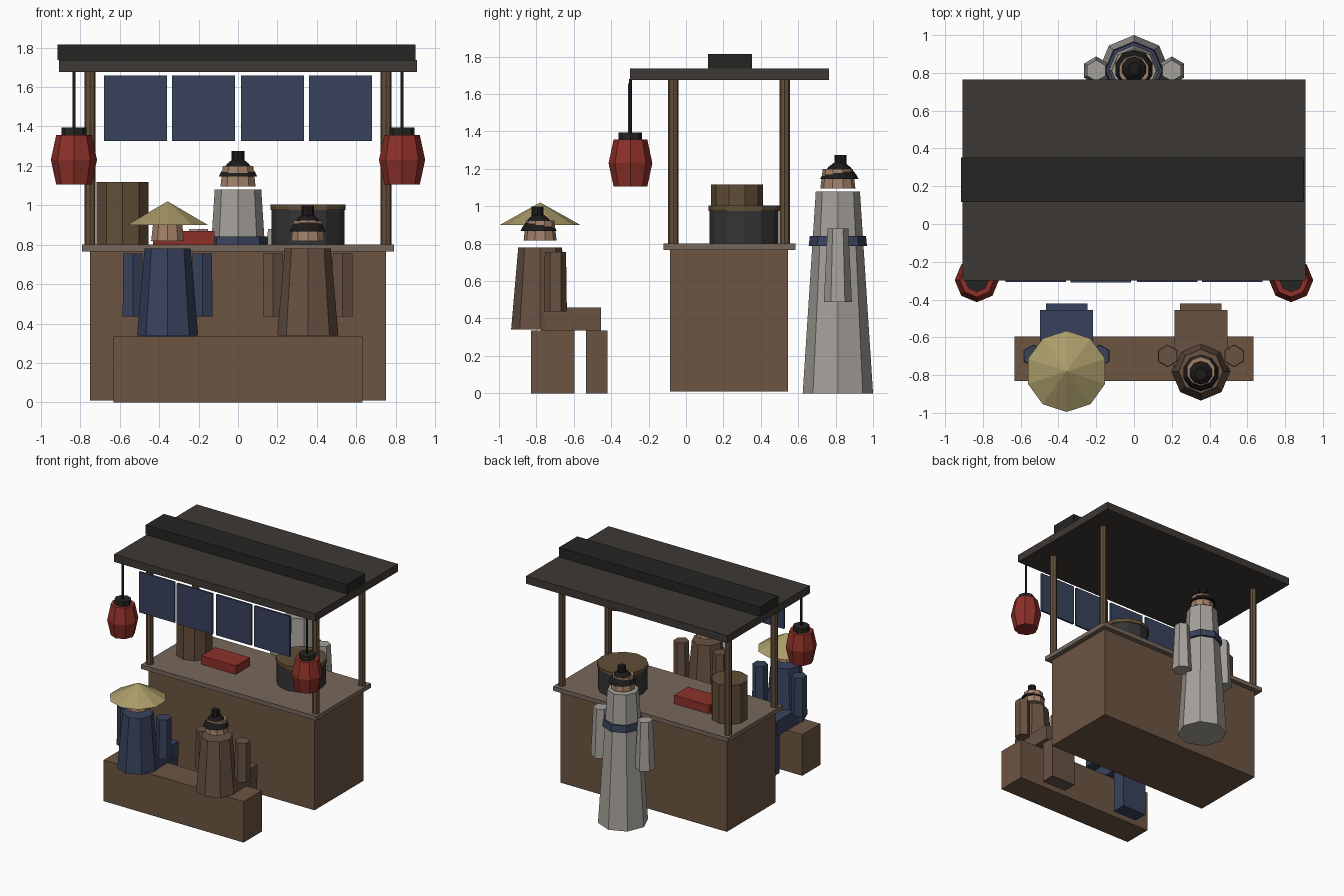
import bpy, bmesh, math

if "Cube" in bpy.data.objects:
    bpy.data.objects.remove(bpy.data.objects["Cube"])

COLORS = {
    "wood": (.15, .09, .055), "worktop": (.18, .135, .105), "post": (.13, .08, .045),
    "roof": (.048, .04, .035), "black": (.018, .018, .016), "iron": (.035, .035, .035),
    "navy": (.04, .055, .11), "red": (.27, .03, .022), "skin": (.36, .22, .14),
    "hair": (.012, .01, .01), "grey_cloth": (.38, .36, .33), "straw": (.40, .33, .14),
    "brown_cloth": (.14, .085, .055), "barrel": (.12, .075, .04),
}
MATS = {}
for key, c in COLORS.items():
    MATS[key] = bpy.data.materials.new(key)
    MATS[key].diffuse_color = (*c, 1)


def finish(name, bm, mat):
    bmesh.ops.recalc_face_normals(bm, faces=bm.faces)
    me = bpy.data.meshes.new(name)
    bm.to_mesh(me)
    bm.free()
    me.materials.append(MATS[mat])
    ob = bpy.data.objects.new(name, me)
    bpy.context.collection.objects.link(ob)
    return ob


def box(name, mat, x, y, z):
    """Box from (min, max) ranges."""
    bm = bmesh.new()
    bmesh.ops.create_cube(bm, size=1)
    for v in bm.verts:
        v.co = [(r[0] + r[1]) / 2 + c * (r[1] - r[0]) for r, c in zip((x, y, z), v.co)]
    return finish(name, bm, mat)


def turned(name, mat, x, y, rings, n=8):
    """Faceted closed solid from (radius, z) rings, a corner pointing along +y."""
    bm = bmesh.new()
    loops = []
    for r, z in rings:
        if r == 0:
            loops.append([bm.verts.new((x, y, z))] * n)
        else:
            loops.append([bm.verts.new((x + r * math.sin(2 * math.pi * i / n),
                                        y + r * math.cos(2 * math.pi * i / n), z)) for i in range(n)])
    for a, b in zip(loops, loops[1:]):
        for i in range(n):
            j = (i + 1) % n
            bm.faces.new(dict.fromkeys((a[i], a[j], b[j], b[i])))
    for loop in (loops[0], loops[-1]):
        if loop[0] is not loop[1]:
            bm.faces.new(loop)
    return finish(name, bm, mat)


def head(name, x, y, z, facing, hair=True, r=.088):
    """Head with hair set slightly back, and a top knot."""
    turned(name + "_head", "skin", x, y, [(r, z), (r * .86, z + .105)], 10)
    if hair:
        back = y - facing * .008
        turned(name + "_hair", "hair", x, back,
               [(r * 1.1, z + .05), (r * .95, z + .075), (r * .62, z + .115), (r * .35, z + .135)], 10)
        turned(name + "_topknot", "hair", x, y - facing * .015, [(.032, z + .12), (.032, z + .18)], 8)


# Counter
box("counter_body", "wood", (-.75, .75), (-.085, .545), (.01, .765))
box("counter_top", "worktop", (-.79, .79), (-.12, .585), (.765, .8))

# Posts, lanterns
for side, s in (("left", -1), ("right", 1)):
    for end, y in (("front", -.067), ("back", .527)):
        turned(f"{end}_{side}_post", "post", s * .75, y, [(.028, .8), (.028, 1.68)])
    lx, ly = s * .832, -.297
    turned(f"{side}_lantern", "red", lx, ly, [(.09, 1.105), (.117, 1.23), (.09, 1.357)])
    turned(f"{side}_lantern_cap", "black", lx, ly, [(.063, 1.357), (.063, 1.395)])
    turned(f"{side}_lantern_cord", "black", lx, ly, [(.008, 1.395), (.008, 1.68)], 6)

# Roof and ridge
box("roof", "roof", (-.908, .908), (-.3, .765), (1.675, 1.737))
box("roof_ridge", "black", (-.916, .9), (.117, .353), (1.737, 1.815))

# Hanging curtain panels
for i, x in enumerate((-.52, -.175, .175, .52)):
    y = -.303 if i == 1 else -.298
    box(f"curtain_panel_{i + 1}", "navy", (x - .16, x + .16), (y - .008, y + .008), (1.327, 1.657))

# Goods on the counter
turned("barrel", "barrel", -.585, .272, [(.139, .8), (.139, 1.117)], 10)
turned("cooking_pot", "iron", .355, .31, [(.184, .8), (.184, .975)], 12)
turned("pot_lid", "barrel", .355, .31, [(.191, .975), (.191, 1.005)], 12)
box("red_tray", "red", (-.43, -.118), (.14, .32), (.8, .87))

# Bench
box("bench", "wood", (-.632, .632), (-.83, -.595), (0, .335))

# Seated customers, facing +y
for name, cx, cloth in (("hat_customer", -.357, "navy"), ("bare_headed_customer", .354, "brown_cloth")):
    turned(name + "_robe", cloth, cx, -.78, [(.155, .34), (.117, .78)])
    box(name + "_lap", cloth, (cx - .14, cx + .14), (-.775, -.455), (.335, .458))
    box(name + "_shins", cloth, (cx - .11, cx + .11), (-.535, -.42), (0, .335))
    for side, s in (("left", -1), ("right", 1)):
        turned(f"{name}_{side}_arm", cloth, cx + s * .176, -.698, [(.06, .437), (.057, .755)], 6)
    head(name, cx, -.78, .818, 1, hair=cloth != "navy")
turned("straw_hat", "straw", -.357, -.78, [(.215, .9), (0, 1.02)], 10)

# Stall keeper, facing -y
ky = .812
turned("keeper_robe", "grey_cloth", 0, ky, [(.188, 0), (.118, 1.08)])
turned("keeper_belt", "navy", 0, ky, [(.156, .787), (.15, .842)])
for side, s in (("left", -1), ("right", 1)):
    turned(f"keeper_{side}_arm", "grey_cloth", s * .2, ky, [(.075, .487), (.056, .88)], 6)
head("keeper", 0, ky, 1.095, -1, r=.094)

for m in bpy.data.materials:
    if m.users and not m.is_grease_pencil:
        m.use_nodes = True
        m.node_tree.nodes["Principled BSDF"].inputs["Base Color"].default_value = m.diffuse_color
